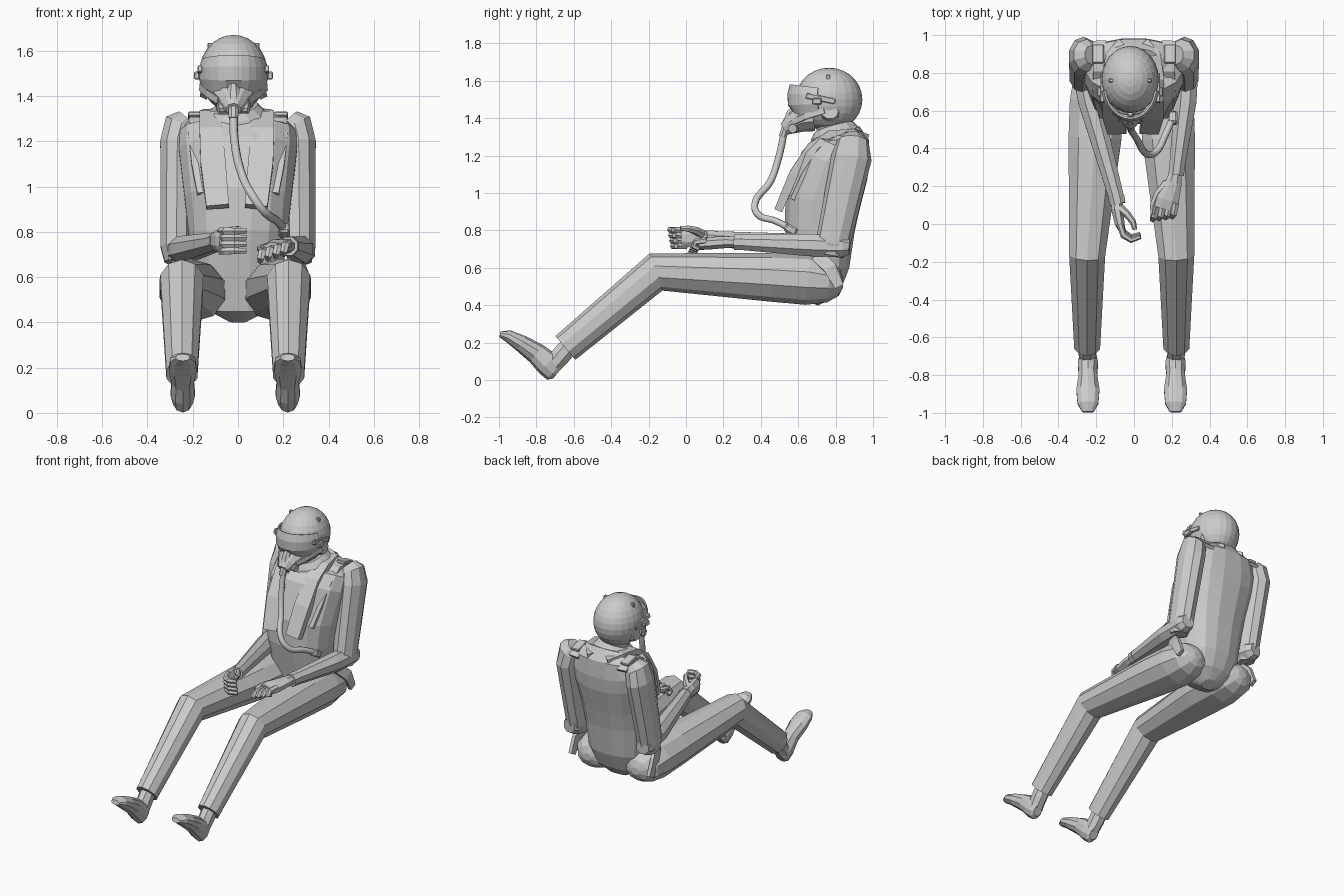
import bpy, bmesh, math
from mathutils import Vector, Matrix

X, Z = Vector((1, 0, 0)), Vector((0, 0, 1))


def make(name, bm):
    bmesh.ops.recalc_face_normals(bm, faces=bm.faces)
    me = bpy.data.meshes.new(name)
    bm.to_mesh(me)
    bm.free()
    ob = bpy.data.objects.new(name, me)
    bpy.context.collection.objects.link(ob)
    return ob


def power(v, p):
    return math.copysign(abs(v) ** p, v)


def tube(name, secs, n=8, side=X, p=1.0, s=1, ox=0.0):
    """Capped loft; each section is x, y, z, half width, half thickness. s mirrors x about ox."""
    bm = bmesh.new()
    pts = [Vector((ox + s * c[0], c[1], c[2])) for c in secs]
    k = math.sqrt(2) if n == 4 else 1
    rings = []
    for i, c in enumerate(secs):
        t = Vector()
        if i:
            t += (pts[i] - pts[i - 1]).normalized()
        if i < len(pts) - 1:
            t += (pts[i + 1] - pts[i]).normalized()
        t.normalize()
        u = (side - t * t.dot(side)).normalized()
        v = t.cross(u)
        ring = []
        for j in range(n):
            a = 2 * math.pi * (j + 0.5) / n
            ring.append(bm.verts.new(pts[i] + u * c[3] * k * power(math.cos(a), p)
                                     + v * c[4] * k * power(math.sin(a), p)))
        rings.append(ring)
    for a, b in zip(rings, rings[1:]):
        for j in range(n):
            bm.faces.new((a[j], a[(j + 1) % n], b[(j + 1) % n], b[j]))
    bm.faces.new(rings[0])
    bm.faces.new(rings[-1])
    return make(name, bm)


def ball(name, c, r, u=24, v=14):
    bm = bmesh.new()
    bmesh.ops.create_uvsphere(bm, u_segments=u, v_segments=v, radius=1,
                              matrix=Matrix.Translation(c) @ Matrix.Diagonal((*r, 1)))
    return make(name, bm)


def box(name, c, size, rx=0.0):
    bm = bmesh.new()
    bmesh.ops.create_cube(bm, size=1, matrix=Matrix.Translation(c)
                          @ Matrix.Rotation(rx, 4, 'X') @ Matrix.Diagonal((*size, 1)))
    bmesh.ops.bevel(bm, geom=bm.edges[:], offset=min(size) * 0.2, segments=1, affect='EDGES')
    return make(name, bm)


# torso, neck and collar
tube("torso", [(0, .74, .415, .05, .04), (0, .715, .47, .16, .12), (0, .72, .6, .2, .155),
               (0, .715, .8, .222, .19), (0, .73, .95, .24, .205), (0, .795, 1.15, .265, .193),
               (0, .84, 1.235, .26, .158), (0, .86, 1.285, .225, .12), (0, .845, 1.325, .14, .09)],
     n=16, p=.82)
tube("neck", [(-.01, .82, 1.26, .085, .09), (-.02, .76, 1.42, .085, .09)], n=12)
tube("collar", [(-.01, .81, 1.25, .16, .15), (-.01, .80, 1.315, .14, .135),
                (-.015, .79, 1.35, .105, .11)], n=14)

for s, tag in ((-1, "right"), (1, "left")):
    # life vest lobe, harness and hip tab
    tube(tag + "_vest_lobe", [(.04, .945, 1.31, .05, .012), (.1, .88, 1.33, .05, .014),
                              (.115, .77, 1.315, .05, .02), (.115, .67, 1.245, .05, .025),
                              (.105, .575, 1.1, .055, .025), (.085, .495, .91, .05, .022)],
         n=4, s=s, ox=-.005)
    tube(tag + "_harness_strap", [(.185, .965, 1.26, .035, .01), (.18, .91, 1.302, .035, .01),
                                  (.18, .81, 1.298, .035, .01), (.185, .715, 1.23, .035, .012),
                                  (.17, .63, 1.1, .035, .012), (.15, .57, .97, .03, .012)], n=4, s=s)
    box(tag + "_shoulder_tab", (s * .19, .9, 1.31), (.06, .1, .02), -.25)
    tube(tag + "_hip_tab", [(.27, .7, .67, .012, .035), (.3, .77, .6, .012, .035),
                            (.3, .82, .5, .012, .025)], n=4, s=s)

    # trouser leg, boot shaft and boot
    tube(tag + "_leg", [(.185, .84, .52, .03, .025), (.185, .82, .52, .085, .07),
                        (.185, .765, .525, .13, .11),
                        (.185, .65, .537, .15, .135), (.195, .45, .55, .147, .13),
                        (.236, -.16, .578, .1, .105), (.236, -.645, .172, .072, .083)],
         n=10, s=s, ox=-.012)
    tube(tag + "_boot_shaft", [(.236, -.6, .21, .05, .055), (.236, -.67, .13, .05, .056),
                               (.232, -.715, .075, .048, .05)], s=s, ox=-.012)
    tube(tag + "_boot", [(.232, -.685, .04, .03, .04), (.232, -.7, .052, .045, .066),
                         (.232, -.74, .088, .056, .068), (.232, -.8, .142, .051, .058),
                         (.232, -.88, .195, .064, .046), (.232, -.95, .235, .058, .033),
                         (.232, -.995, .245, .032, .016)], n=10, s=s, ox=-.012)

    # upper arm
    tube(tag + "_upper_arm", [(.225, .895, 1.3, .05, .05), (.25, .893, 1.272, .08, .085),
                              (.268, .885, 1.19, .08, .108), (.272, .785, .73, .073, .092),
                              (.275, .773, .665, .052, .07)], n=10, s=s)

    # helmet fittings
    hx = -.02
    tube(tag + "_ear_housing", [(.11, .77, 1.43, .05, .055), (.143, .77, 1.435, .04, .045)],
         n=10, side=Z, s=s, ox=hx)
    box(tag + "_visor_arm", (hx + s * .148, .72, 1.505), (.02, .16, .03), -.2)
    box(tag + "_visor_pivot", (hx + s * .162, .7, 1.49), (.025, .05, .035))
    box(tag + "_helmet_clip", (hx + s * .1, .76, 1.615), (.03, .02, .04))
    tube(tag + "_mask_strap", [(.065, .575, 1.38, .015, .008), (.11, .64, 1.41, .015, .008),
                               (.143, .74, 1.44, .015, .008)], n=4, side=Z, s=s, ox=hx)
    tube(tag + "_mask_valve", [(.03, .58, 1.35, .028, .028), (.068, .57, 1.345, .024, .024)],
         n=10, side=Z, s=s, ox=hx)

# forearms and cuffs
tube("right_forearm", [(-.278, .875, .715, .045, .045), (-.272, .84, .716, .064, .064),
                       (-.235, .65, .722, .066, .064), (-.09, .13, .757, .043, .043)])
tube("left_forearm", [(.285, .875, .715, .045, .045), (.283, .84, .716, .062, .064),
                      (.272, .65, .722, .064, .064), (.225, .28, .737, .043, .043)])
tube("right_cuff", [(-.094, .145, .757, .046, .046), (-.085, .105, .759, .044, .044)])
tube("left_cuff", [(.228, .3, .737, .046, .046), (.223, .26, .737, .044, .044)])

# right hand curled around a grip
tube("right_palm", [(-.087, .13, .758, .034, .032), (-.09, .08, .76, .048, .034),
                    (-.075, .0, .76, .055, .028), (-.065, -.03, .76, .05, .02)], side=Z)
for i in range(4):
    z, e = .716 + .029 * i, .005 * i
    tube(f"right_finger_{i + 1}", [(-.075, 0, z, .018, .018), (-.055, -.045 - e, z, .018, .018),
                                   (-.015, -.07 - e, z, .017, .016),
                                   (.035, -.053 - e, z, .013, .012)], n=6, side=Z)
tube("right_thumb", [(-.075, .085, .78, .026, .024), (-.035, .05, .8, .022, .02),
                     (-.005, .01, .81, .018, .017), (.005, -.03, .812, .012, .012)], n=6, side=Z)

# left hand resting on the thigh
tube("left_palm", [(.223, .28, .738, .032, .03), (.21, .22, .738, .047, .034),
                   (.178, .13, .732, .066, .036), (.165, .08, .726, .062, .028)])
for i in range(4):
    x, y, z = .222 - .034 * i, .09 - .005 * i, .745 - .01 * i
    tube(f"left_finger_{i + 1}", [(x, y + .02, z, .019, .019), (x - .012, y - .035, z - .005, .019, .019),
                                  (x - .02, y - .05, z - .03, .017, .017),
                                  (x - .022, y - .02, z - .045, .013, .013)], n=6)
tube("left_thumb", [(.175, .22, .735, .024, .024), (.125, .16, .73, .022, .021),
                    (.1, .1, .725, .018, .018), (.098, .05, .72, .012, .012)], n=6)

# helmet shell
ball("helmet", (-.02, .765, 1.5), (.152, .178, .17))

# wrap-around visor
bm = bmesh.new()
rows = []
for z, rx, ry in ((1.58, .138, .185), (1.53, .152, .198), (1.47, .152, .195), (1.41, .135, .165)):
    row = []
    for i in range(13):
        a = math.radians(-78 + 13 * i)
        f = 1 - math.cos(a)
        notch = .03 * max(0, 1 - abs(i - 6) / 2) if z == 1.41 else 0
        row.append(bm.verts.new((-.02 + rx * math.sin(a), .745 - ry * math.cos(a),
                                 z + notch + f * (1.5 - z) * .3)))
    rows.append(row)
for a, b in zip(rows, rows[1:]):
    for j in range(12):
        bm.faces.new((a[j], a[j + 1], b[j + 1], b[j]))
visor = make("visor", bm)
mod = visor.modifiers.new("thickness", 'SOLIDIFY')
mod.thickness, mod.offset = .01, 0

# breathing mask with nose ridge and outlet
tube("mask", [(-.02, .68, 1.405, .115, .075), (-.02, .61, 1.395, .09, .07),
              (-.02, .56, 1.365, .058, .052), (-.02, .525, 1.34, .034, .034)], n=10)
tube("mask_nose", [(-.02, .59, 1.465, .012, .02), (-.02, .565, 1.425, .03, .03),
                   (-.02, .545, 1.37, .036, .03)])
tube("mask_outlet", [(-.02, .54, 1.36, .026, .026), (-.02, .515, 1.3, .022, .022)])

# breathing hose
cu = bpy.data.curves.new("breathing_hose", 'CURVE')
cu.dimensions, cu.bevel_depth, cu.bevel_resolution, cu.resolution_u = '3D', .019, 2, 6
cu.use_fill_caps = True
sp = cu.splines.new('BEZIER')
path = [(-.02, .525, 1.325), (-.015, .498, 1.2), (.015, .45, 1.06), (.07, .37, .95),
        (.12, .385, .885), (.17, .48, .85), (.205, .56, .81)]
sp.bezier_points.add(len(path) - 1)
for bp, co in zip(sp.bezier_points, path):
    bp.co = co
    bp.handle_left_type = bp.handle_right_type = 'AUTO'
sp.use_smooth = True
bpy.context.collection.objects.link(bpy.data.objects.new("breathing_hose", cu))
box("hose_connector", (.205, .56, .805), (.05, .07, .045), -.5)
